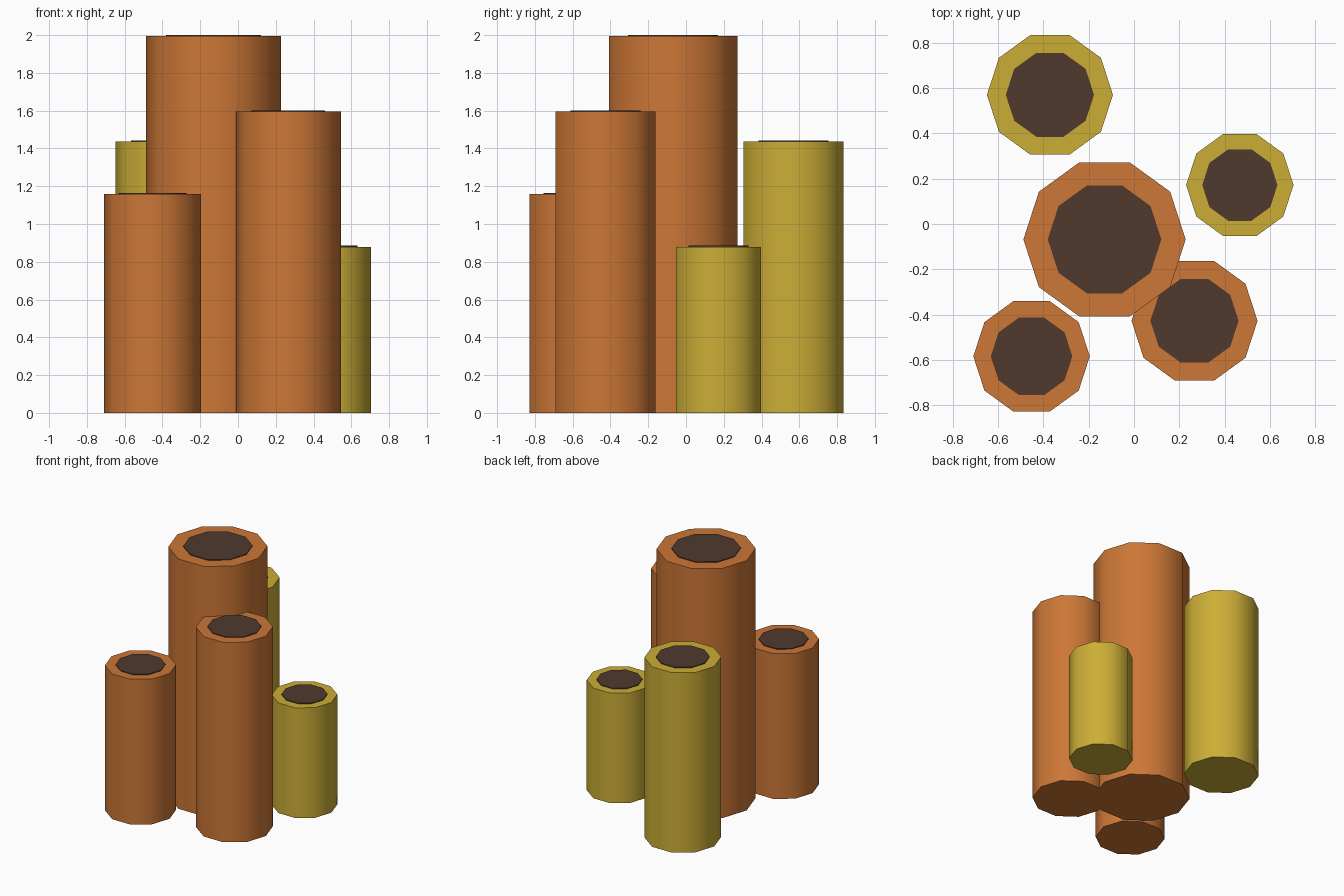
import bpy
import math

if "Cube" in bpy.data.objects:
    bpy.data.objects.remove(bpy.data.objects["Cube"])


def material(name, rgb):
    m = bpy.data.materials.new(name)
    m.diffuse_color = (*rgb, 1.0)
    m.use_nodes = True
    m.node_tree.nodes["Principled BSDF"].inputs["Base Color"].default_value = m.diffuse_color
    return m


ORANGE = material("orange", (0.604, 0.184, 0.037))
YELLOW = material("mustard yellow", (0.604, 0.423, 0.037))
DARK = material("dark brown", (0.080, 0.042, 0.028))


def prism(name, x, y, r, z0, z1, mat):
    # ten-sided column with a corner pointing along +x
    bpy.ops.mesh.primitive_cylinder_add(
        vertices=10, radius=r, depth=z1 - z0, location=(x, y, (z0 + z1) / 2),
        rotation=(0, 0, math.radians(18)))
    ob = bpy.context.object
    ob.name = name
    bpy.ops.object.transform_apply(location=False, rotation=True, scale=False)
    ob.data.materials.append(mat)
    bpy.ops.object.shade_smooth_by_angle(angle=math.radians(40))
    return ob


# name, x, y, radius, body height, colour
TUBES = [
    ("tall_tube", -0.13, -0.068, 0.358, 1.994, ORANGE),
    ("front_right_tube", 0.267, -0.427, 0.278, 1.595, ORANGE),
    ("front_left_tube", -0.452, -0.584, 0.257, 1.159, ORANGE),
    ("back_left_tube", -0.371, 0.570, 0.278, 1.436, YELLOW),
    ("back_right_tube", 0.467, 0.172, 0.237, 0.879, YELLOW),
]

# Each tube has a thin dark plate for its opening
for name, x, y, r, h, mat in TUBES:
    prism(name, x, y, r, 0.0, h, mat)
    prism(name + "_opening", x, y, r * 0.7, h - 0.002, h + 0.006, DARK)
